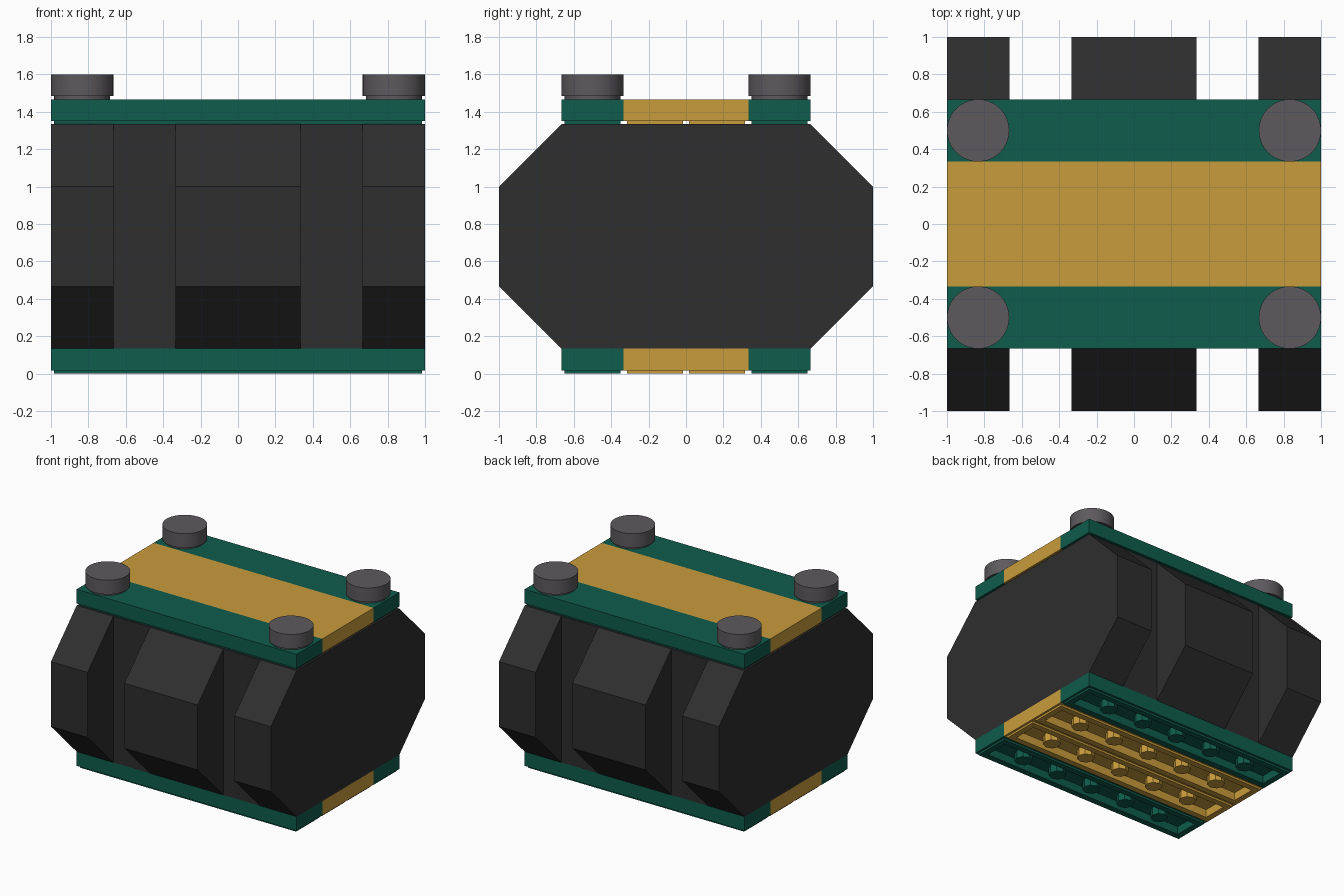
import bpy, bmesh
from mathutils import Matrix

cube = bpy.data.objects.get("Cube")
if cube:
    bpy.data.objects.remove(cube, do_unlink=True)

U = 1 / 3          # module width
LIP = U / 20       # small foot under each plate and knob
PLATE = 0.4 * U    # plate thickness
BODY_TOP = 4 * U


def linear(c):
    return c / 12.92 if c <= 0.04045 else ((c + 0.055) / 1.055) ** 2.4


def material(name, r, g, b):
    m = bpy.data.materials.new(name)
    m.use_nodes = True
    col = [linear(v / 255) for v in (r, g, b)] + [1]
    m.diffuse_color = col
    m.node_tree.nodes["Principled BSDF"].inputs["Base Color"].default_value = col
    return m


GREEN = material("dark green", 15, 92, 76)
GOLD = material("golden yellow", 201, 156, 60)
BLACK = material("charcoal black", 46, 46, 46)
GREY = material("dark grey", 93, 90, 93)


def finish(bm, name, mat, smooth=False):
    bmesh.ops.recalc_face_normals(bm, faces=bm.faces)
    me = bpy.data.meshes.new(name)
    bm.to_mesh(me)
    bm.free()
    me.materials.append(mat)
    ob = bpy.data.objects.new(name, me)
    bpy.context.collection.objects.link(ob)
    if smooth:
        bpy.ops.object.select_all(action='DESELECT')
        ob.select_set(True)
        bpy.context.view_layer.objects.active = ob
        bpy.ops.object.shade_smooth_by_angle(angle=0.6)
    return ob


def push(bm, face, dz):
    """Extrude one face vertically and return the new cap."""
    geom = bmesh.ops.extrude_discrete_faces(bm, faces=[face])
    cap = geom["faces"][0]
    bmesh.ops.translate(bm, verts=cap.verts, vec=(0, 0, dz))
    return cap


def cylinder(bm, r, z0, z1, x, y, sides):
    bmesh.ops.create_cone(bm, cap_ends=True, segments=sides, radius1=r, radius2=r,
                          depth=z1 - z0, matrix=Matrix.Translation((x, y, (z0 + z1) / 2)))


def plate(name, y, z, mat, hollow):
    bm = bmesh.new()
    size = Matrix.Diagonal((2, U, PLATE - LIP, 1))
    centre = Matrix.Translation((0, y, z + (PLATE + LIP) / 2))
    bmesh.ops.create_cube(bm, size=1, matrix=centre @ size)
    bm.normal_update()
    base = min(bm.faces, key=lambda f: f.calc_center_median().z)
    # stepped foot
    bmesh.ops.inset_region(bm, faces=[base], thickness=LIP, use_even_offset=True)
    base = push(bm, base, -LIP)
    bm.normal_update()
    if hollow:
        # trough with a row of pins
        bmesh.ops.inset_region(bm, faces=[base], thickness=3 * LIP, use_even_offset=True)
        push(bm, base, 4 * LIP)
    bmesh.ops.recalc_face_normals(bm, faces=bm.faces)
    if hollow:
        for i in range(-2, 3):
            cylinder(bm, 4 * LIP, z, z + 4.2 * LIP, i * U, y, 8)
    finish(bm, name, mat)


# Bottom and top plates, four strips each
for level, z in (("bottom", 0), ("top", BODY_TOP)):
    for i, (row, mat) in enumerate((("front_green", GREEN), ("front_gold", GOLD),
                                    ("back_gold", GOLD), ("back_green", GREEN))):
        plate(f"{level}_{row}_plate", (i - 1.5) * U, z, mat, level == "bottom")


def prism(name, x0, x1, profile):
    """Extrude a y-z profile from x0 to x1."""
    bm = bmesh.new()
    face = bm.faces.new([bm.verts.new((x0, y, z)) for y, z in profile])
    geom = bmesh.ops.extrude_face_region(bm, geom=[face])["geom"]
    moved = [v for v in geom if isinstance(v, bmesh.types.BMVert)]
    bmesh.ops.translate(bm, verts=moved, vec=(x1 - x0, 0, 0))
    finish(bm, name, BLACK)


# Body: chamfered ribs with recessed panels between them
half = [(2 * U, PLATE), (1, PLATE + U), (1, 1), (2 * U, BODY_TOP)]
octagon = half + [(-y, z) for y, z in reversed(half)]
block = [(2 * U, PLATE), (2 * U, BODY_TOP), (-2 * U, BODY_TOP), (-2 * U, PLATE)]
prism("right_rib", -1, -2 * U, octagon)
prism("right_recess", -2 * U, -U, block)
prism("middle_rib", -U, U, octagon)
prism("left_recess", U, 2 * U, block)
prism("left_rib", 2 * U, 1, octagon)

# Round corner knobs on the top
top = BODY_TOP + PLATE
for sx, side in ((-1, "right"), (1, "left")):
    for sy, end in ((-1, "front"), (1, "back")):
        bm = bmesh.new()
        x, y = sx * 2.5 * U, sy * 1.5 * U
        cylinder(bm, U / 2 - LIP, top, top + LIP, x, y, 40)
        cylinder(bm, U / 2, top + LIP, top + PLATE, x, y, 40)
        finish(bm, f"{end}_{side}_knob", GREY, True)
